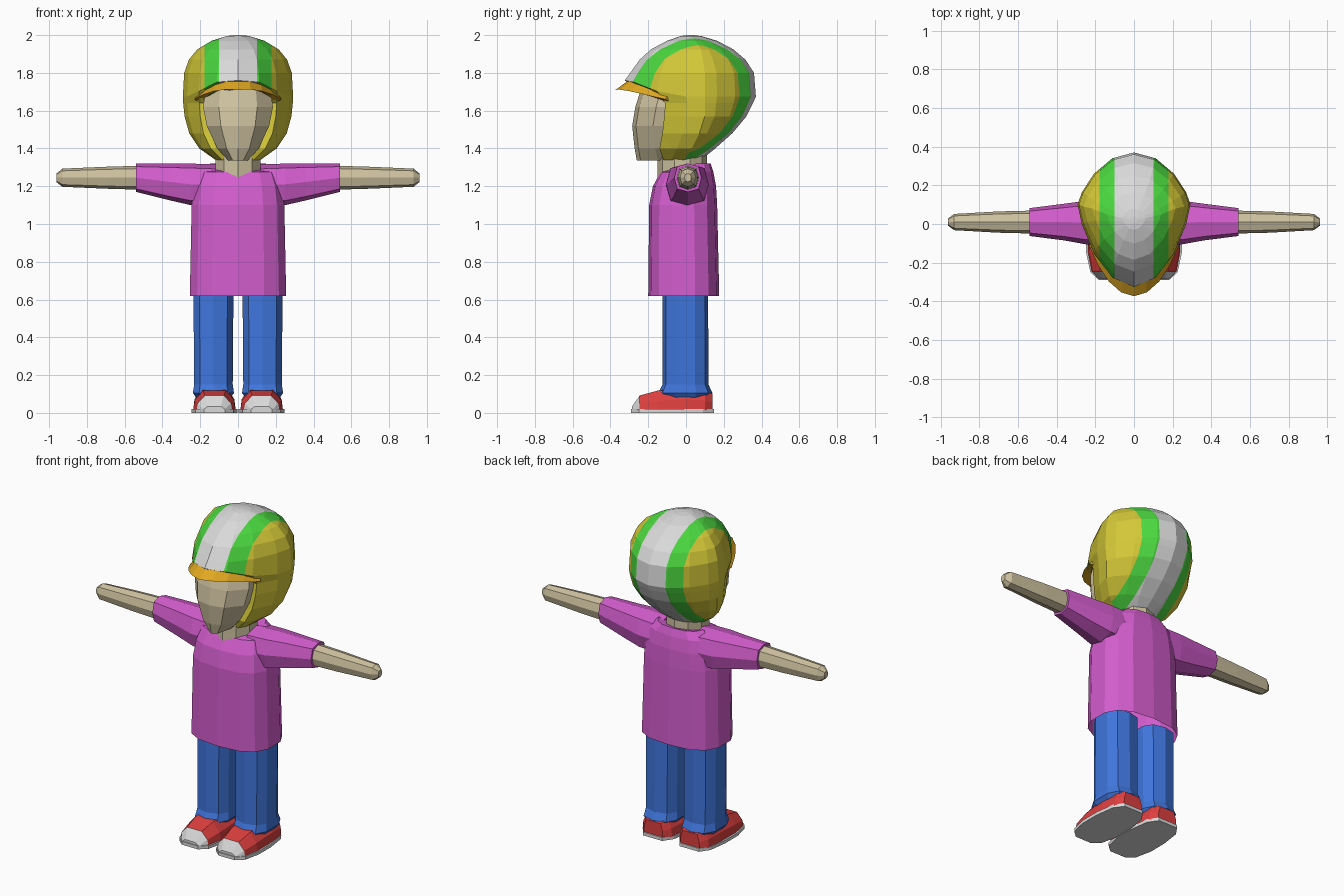
import bpy, bmesh, math
from mathutils import Vector

if "Cube" in bpy.data.objects:
    bpy.data.objects.remove(bpy.data.objects["Cube"])


def mat(name, r, g, b):
    m = bpy.data.materials.new(name)
    m.diffuse_color = (r, g, b, 1)
    m.use_nodes = True
    m.node_tree.nodes["Principled BSDF"].inputs["Base Color"].default_value = m.diffuse_color
    return m


YELLOW = mat("yellow", .66, .58, .04)
GREEN = mat("green", .07, .68, .05)
WHITE = mat("light_grey", .70, .70, .70)
ORANGE = mat("orange", .74, .39, .015)
SKIN = mat("skin", .62, .54, .35)
PINK = mat("magenta", .66, .11, .62)
BLUE = mat("blue", .05, .18, .72)
RED = mat("red", .73, .05, .05)


def spow(v, p):
    return math.copysign(abs(v) ** p, v)


def oval(cu, cv, hu, hv, n, p=1.0):
    """Rounded 2D section; p < 1 makes it boxier."""
    return [(cu + hu * spow(math.sin(2 * math.pi * i / n), p),
             cv - hv * spow(math.cos(2 * math.pi * i / n), p)) for i in range(n)]


def loft(name, rings, mats, start=True, end=True, rule=None, cuts=()):
    """Skin a list of closed rings; rule(face centre) picks the material."""
    bm = bmesh.new()
    vs = [[bm.verts.new(p) for p in r] for r in rings]
    n = len(vs[0])
    for a, b in zip(vs, vs[1:]):
        for i in range(n):
            j = (i + 1) % n
            bm.faces.new((a[i], a[j], b[j], b[i]))
    if start:
        bm.faces.new(vs[0])
    if end:
        bm.faces.new(vs[-1])
    for x in cuts:
        bmesh.ops.bisect_plane(bm, geom=bm.verts[:] + bm.edges[:] + bm.faces[:],
                               plane_co=(x, 0, 0), plane_no=(1, 0, 0))
    bmesh.ops.recalc_face_normals(bm, faces=bm.faces)
    if rule:
        for f in bm.faces:
            f.material_index = rule(f.calc_center_median())
    me = bpy.data.meshes.new(name)
    bm.to_mesh(me)
    bm.free()
    for m in mats:
        me.materials.append(m)
    ob = bpy.data.objects.new(name, me)
    bpy.context.collection.objects.link(ob)
    return ob


# Helmet: horizontal rings, pointed front and back
def helmet_pt(t, yc, yf, yb, w):
    c = math.cos(t)
    y = yc - (yc - yf) * c ** 1.5 if c > 0 else yc + (yb - yc) * (-c) ** 1.5
    return w * math.sin(t), y


def rim_z(y):
    return 1.655 + .085 * min(1, max(0, (-.08 - y) / .22))


N = 16
ANG = [2 * math.pi * i / N for i in range(N)]
rings = []
# lower part, cut flat at the face opening: z, centre y, back y, half width, front limit
for z, yc, yb, w, lim in [(1.34, -.01, .08, .12, -.12), (1.40, .03, .155, .205, -.14),
                          (1.48, .07, .245, .258, -.125), (1.57, .10, .32, .283, -.115),
                          (1.64, .10, .355, .29, -.11)]:
    ring = [helmet_pt(t, yc, -.3, yb, w) for t in ANG]
    rings.append([(x, max(y, lim), z) for x, y in ring])
# sloping rim above the face
ring = [helmet_pt(t, .1, -.325, .37, .292) for t in ANG]
rings.append([(x, y, rim_z(y) + .02) for x, y in ring])
# dome: z, centre y, front y, back y, half width
for z, yc, yf, yb, w in [(1.80, .10, -.295, .36, .285), (1.87, .09, -.245, .315, .26),
                         (1.925, .08, -.185, .25, .215), (1.97, .05, -.10, .165, .14),
                         (1.995, .03, -.03, .08, .06)]:
    rings.append([(*helmet_pt(t, yc, yf, yb, w), z) for t in ANG])
rings.append([(x * .3, .02 + (y - .02) * .3, 2.0) for x, y, z in rings[-1]])


def stripe(c):
    if c.y < 0 and c.z < 1.67:
        return 0
    return 2 if abs(c.x) < .1 else 1 if abs(c.x) < .178 else 0


loft("helmet", rings, [YELLOW, GREEN, WHITE], rule=stripe, cuts=(-.178, -.1, .1, .178))

# Cap brim: triangular section swept round the helmet front
rings = []
for i in range(9):
    t = math.radians(-52 + 13 * i)
    x, y = helmet_pt(t, .1, -.325, .37, .292)
    k = max(.1, math.cos(t * 1.6))
    z = rim_z(y)
    rings.append([(x * .93, y + .02, z + .02), (x * 1.01, y - .048 * k, z - .03 * k),
                  (x * .9, y + .025, z - .022)])
loft("brim", rings, [ORANGE])

# Face: z, front y, half width, back y
rings = []
for z, yf, w, yb in [(1.335, -.26, .05, -.14), (1.40, -.272, .11, -.08), (1.52, -.285, .165, -.05),
                     (1.62, -.268, .185, -.05), (1.725, -.235, .17, -.05)]:
    half = [(w * .55, yf + .02), (w, min(-.13, yf + .11)), (w, yb)]
    rings.append([(0, yf, z)] + [(x, y, z) for x, y in half] + [(-x, y, z) for x, y in half[::-1]])
loft("face", rings, [SKIN])

# Neck
loft("neck", [[(x, y, z) for x, y in oval(0, -.02, .125, .13, 10)] for z in (1.25, 1.42)], [SKIN])

# Shirt body, open at the hem
rings = []
for z, cy, hx, hy in [(.62, -.012, .26, .188), (1.10, -.015, .25, .18), (1.20, -.008, .235, .167),
                      (1.275, .005, .21, .14), (1.32, .015, .15, .115)]:
    rings.append([(x, y, z - (.035 if z > 1.3 and y < -.02 else 0))
                  for x, y in oval(0, cy, hx, hy, 14, .75)])
loft("shirt", rings, [PINK], start=False)

for side, s in (("left", 1), ("right", -1)):
    # Sleeve: x, bottom z, top z, front y, back y
    rings = []
    for x, z0, z1, y0, y1 in [(.12, 1.10, 1.315, -.11, .125), (.25, 1.10, 1.32, -.105, .12),
                              (.36, 1.125, 1.32, -.085, .105), (.54, 1.17, 1.32, -.062, .082)]:
        sec = oval((y0 + y1) / 2, (z0 + z1) / 2, (y1 - y0) / 2, (z1 - z0) / 2, 8, .7)
        rings.append([(s * x, y, z) for y, z in sec])
    loft(side + "_sleeve", rings, [PINK])

    # Bare arm: x, half depth, half height
    rings = []
    for x, hy, hz in [(.5, .06, .064), (.7, .055, .058), (.93, .042, .048), (.962, .018, .022)]:
        rings.append([(s * x, y, z) for y, z in oval(.01, 1.245, hy, hz, 8, .8)])
    loft(side + "_arm", rings, [SKIN])

    # Trouser leg with a bunched cuff: z, half width, half depth
    rings = []
    for z, hx, hy in [(.075, .09, .115), (.105, .113, .143), (.15, .106, .122), (.64, .11, .12)]:
        rings.append([(x, y, z) for x, y in oval(s * .13, -.003, hx, hy, 10, .75)])
    loft(side + "_leg", rings, [BLUE])

    # Shoe upper with pale toe cap: y, bottom half width, top half width, height
    rings = []
    for y, b, t, h in [(-.285, .06, .035, .035), (-.245, .095, .05, .092), (-.15, .113, .06, .118),
                       (0, .112, .07, .13), (.1, .1, .07, .12), (.14, .065, .05, .1)]:
        rings.append([(s * .125 + u, y, z) for u, z in
                      ((-b, .015), (b, .015), (b * .85 + t * .15, h * .55), (t, h),
                       (-t, h), (-b * .85 - t * .15, h * .55))])
    loft(side + "_shoe", rings, [RED, WHITE], rule=lambda c: 1 if c.y < -.24 else 0)

    # Sole
    half = [(.055, -.29), (.1, -.25), (.122, -.15), (.122, -.03), (.105, .09), (.065, .147)]
    outline = half + [(-u, y) for u, y in half[::-1]]
    loft(side + "_sole", [[(s * .125 + u, y, z) for u, y in outline] for z in (0, .02)], [WHITE])
